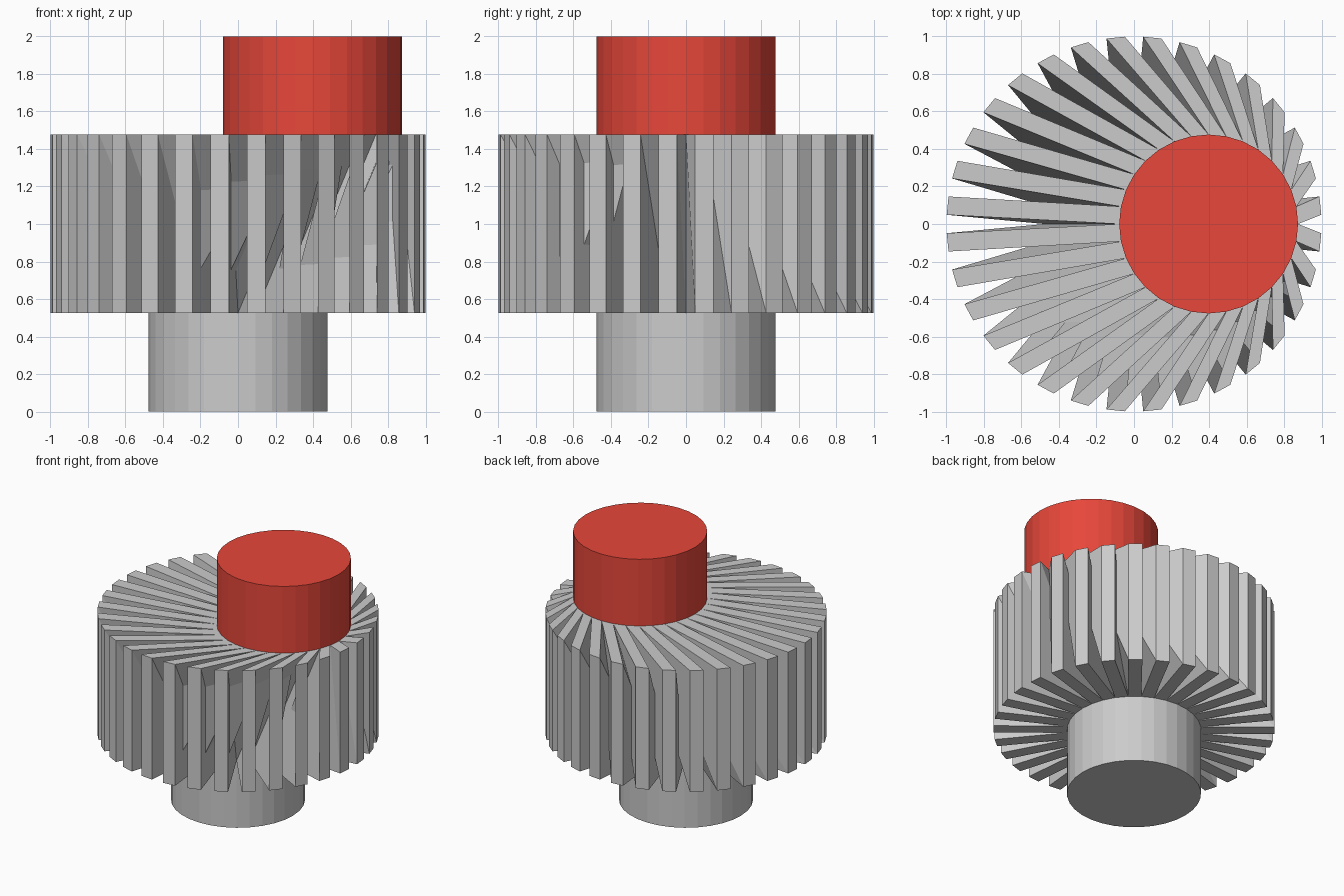
import bpy, bmesh, math

if "Cube" in bpy.data.objects:
    bpy.data.objects.remove(bpy.data.objects["Cube"])

SIDES = 32
SHAFT_R, TIP_R = 0.477, 1.0
OFFSET = 0.398                     # sideways shift of the upper shaft
Z_LOW, Z_HIGH, Z_TOP = 0.525, 1.477, 2.0
STEP = 2 * math.pi / SIDES


def material(name, rgb):
    m = bpy.data.materials.new(name)
    m.diffuse_color = (*rgb, 1)
    m.use_nodes = True
    m.node_tree.nodes["Principled BSDF"].inputs["Base Color"].default_value = m.diffuse_color
    return m


grey = material("steel grey", (0.60, 0.60, 0.60))
red = material("signal red", (0.80, 0.063, 0.042))


def make_object(name, bm, mat):
    mesh = bpy.data.meshes.new(name)
    bm.normal_update()
    bm.to_mesh(mesh)
    bm.free()
    mesh.materials.append(mat)
    obj = bpy.data.objects.new(name, mesh)
    bpy.context.collection.objects.link(obj)
    return obj


def point(r, angle, z, cx=0.0):
    return (cx + r * math.cos(angle), r * math.sin(angle), z)


def shaft(name, cx, z0, z1, mat, cap_top):
    """Round shaft, capped only at its exposed end."""
    bm = bmesh.new()
    low, high = [[bm.verts.new(point(SHAFT_R, k * STEP, z, cx))
                  for k in range(SIDES)] for z in (z0, z1)]
    for k in range(SIDES):
        n = (k + 1) % SIDES
        bm.faces.new((low[k], low[n], high[n], high[k]))
    bm.faces.new(high if cap_top else low[::-1])
    return make_object(name, bm, mat)


# Offset shafts below and above the gear
shaft("lower_shaft", 0.0, 0.0, Z_LOW, grey, False)
shaft("upper_shaft", OFFSET, Z_HIGH, Z_TOP, red, True)

# Gear teeth: each side of a slanted core is drawn out to an upright tip
bm = bmesh.new()
root_low = [point(SHAFT_R, k * STEP, Z_LOW) for k in range(SIDES)]
root_high = [point(SHAFT_R, k * STEP, Z_HIGH, OFFSET) for k in range(SIDES)]
for k in range(SIDES):
    n = (k + 1) % SIDES
    a0, a1 = (k + 0.25) * STEP, (k + 0.75) * STEP
    root = [bm.verts.new(p) for p in
            (root_low[k], root_low[n], root_high[n], root_high[k])]
    tip = [bm.verts.new(point(TIP_R, a, z)) for a, z in
           ((a0, Z_LOW), (a1, Z_LOW), (a1, Z_HIGH), (a0, Z_HIGH))]
    bm.faces.new(tip)
    for i in range(4):
        j = (i + 1) % 4
        if i % 2 == 0:             # level bottom and top of the tooth
            bm.faces.new((root[i], root[j], tip[j], tip[i]))
        else:                      # twisted flanks, split into flat triangles
            bm.faces.new((root[i], root[j], tip[j]))
            bm.faces.new((root[i], tip[j], tip[i]))
# Join neighbouring teeth along their shared root edges
bmesh.ops.remove_doubles(bm, verts=bm.verts[:], dist=1e-5)
make_object("gear_teeth", bm, grey)
